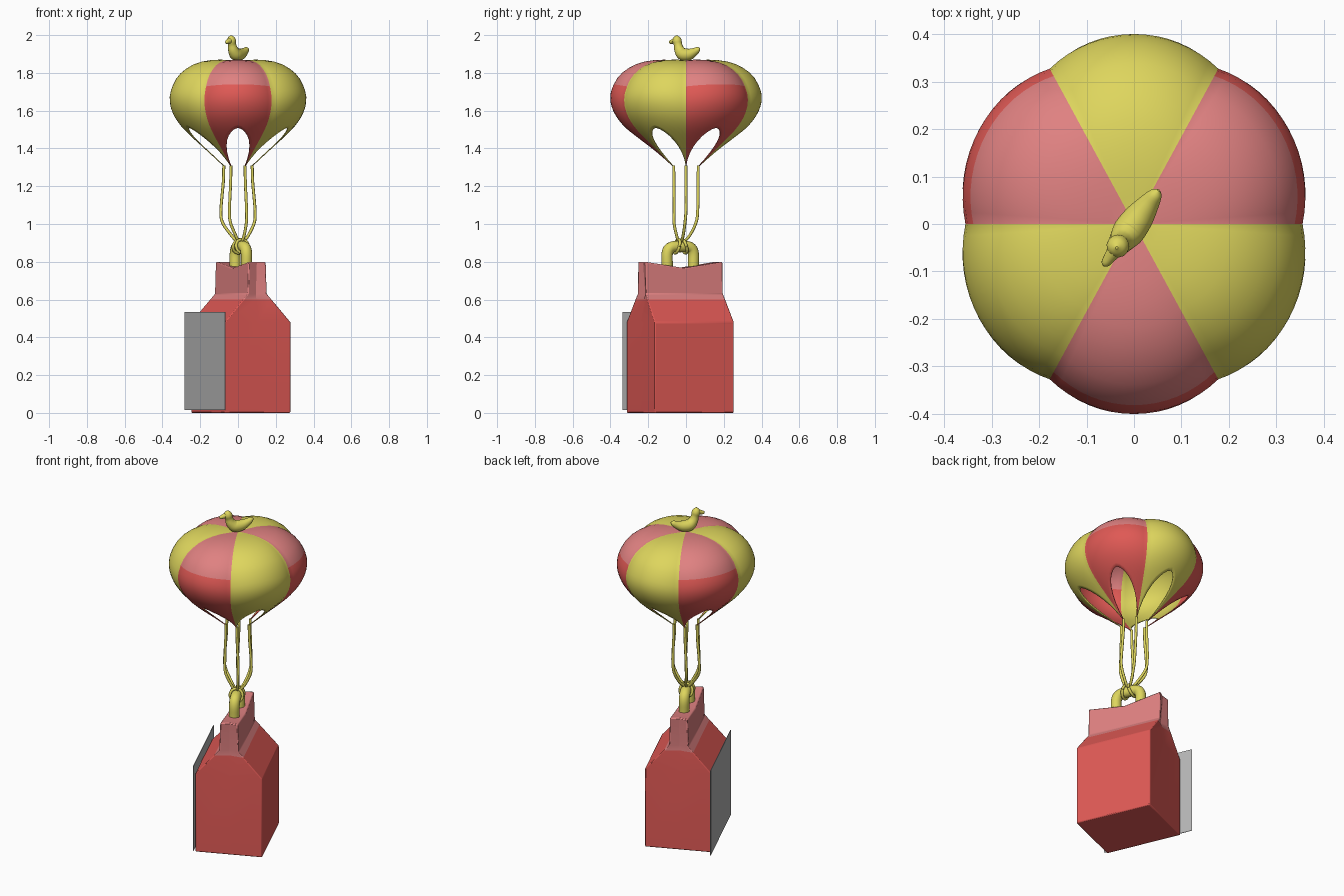
import bpy, bmesh, math
from mathutils import Vector, Matrix

if "Cube" in bpy.data.objects:
    bpy.data.objects.remove(bpy.data.objects["Cube"])


def material(name, rgb):
    m = bpy.data.materials.new(name)
    m.diffuse_color = (*rgb, 1)
    m.use_nodes = True
    m.node_tree.nodes["Principled BSDF"].inputs["Base Color"].default_value = m.diffuse_color
    return m


RED = material("red", (0.74, 0.10, 0.09))
PINK = material("pink", (0.74, 0.22, 0.22))
YELLOW = material("yellow", (0.73, 0.67, 0.11))
GREY = material("grey", (0.47, 0.47, 0.47))

# carton frame: turned about z, slightly off centre
C = Vector((0.015, -0.03, 0))
TURN = math.radians(23.2)
E1 = Vector((math.cos(TURN), math.sin(TURN), 0))
E2 = Vector((-math.sin(TURN), math.cos(TURN), 0))


def local(a, b, z):
    return C + E1 * a + E2 * b + Vector((0, 0, z))


def activate(o):
    bpy.ops.object.select_all(action='DESELECT')
    o.select_set(True)
    bpy.context.view_layer.objects.active = o


def finish(name, bm, mats, angle=30):
    bmesh.ops.recalc_face_normals(bm, faces=bm.faces)
    me = bpy.data.meshes.new(name)
    bm.to_mesh(me)
    bm.free()
    o = bpy.data.objects.new(name, me)
    bpy.context.collection.objects.link(o)
    for m in mats:
        me.materials.append(m)
    activate(o)
    bpy.ops.object.shade_smooth_by_angle(angle=math.radians(angle))
    return o


def spline(pts, t):
    """Catmull-Rom point at t in 0..1."""
    n = len(pts) - 1
    x = min(max(t, 0), 1) * n
    i = min(int(x), n - 1)
    f = x - i
    p1, p2 = Vector(pts[i]), Vector(pts[i + 1])
    p0 = Vector(pts[i - 1]) if i else 2 * p1 - p2
    p3 = Vector(pts[i + 2]) if i + 2 <= n else 2 * p2 - p1
    return 0.5 * (2 * p1 + (p2 - p0) * f + (2 * p0 - 5 * p1 + 4 * p2 - p3) * f * f
                  + (3 * p1 - p0 - 3 * p2 + p3) * f ** 3)


def tube(name, pts, mat, samples=24, res=3, closed=False):
    """Round tube through (x, y, z, radius) points."""
    cu = bpy.data.curves.new(name, 'CURVE')
    cu.dimensions = '3D'
    cu.bevel_depth = 1
    cu.bevel_resolution = res
    cu.use_fill_caps = True
    s = cu.splines.new('POLY')
    s.points.add(samples)
    for i, p in enumerate(s.points):
        q = spline(pts, i / samples)
        p.co = (q[0], q[1], q[2], 1)
        p.radius = q[3]
    o = bpy.data.objects.new(name, cu)
    bpy.context.collection.objects.link(o)
    cu.materials.append(mat)
    activate(o)
    bpy.ops.object.convert(target='MESH')
    bpy.ops.object.shade_smooth_by_angle(angle=math.radians(50))
    return bpy.context.object


# ---- canopy: six puffed gores with an arched opening in each
PROFILE = [(0, 1.862), (.13, 1.866), (.24, 1.843), (.325, 1.785), (.368, 1.71), (.378, 1.645),
           (.36, 1.58), (.32, 1.52), (.262, 1.463), (.165, 1.38), (.075, 1.30)]
T_PINK = 0.375


def t_at(z):
    lo, hi = 0.5, 1.0
    for _ in range(30):
        mid = (lo + hi) / 2
        lo, hi = (mid, hi) if spline(PROFILE, mid)[1] > z else (lo, mid)
    return hi


bm = bmesh.new()
NU, UP, LOW = 16, 9, 12
for g in range(6):
    mid = math.radians(30 + 60 * g)
    grid = []
    for i in range(NU + 1):
        u = -1 + 2 * i / NU
        t_end = t_at(1.5 - 0.2 * abs(u) ** 1.65)
        ts = [T_PINK * k / UP for k in range(UP)]
        ts += [T_PINK + (t_end - T_PINK) * k / LOW for k in range(LOW + 1)]
        a = mid + u * math.radians(30)
        col = []
        for t in ts:
            r, z = spline(PROFILE, t)
            puff = 1 - u * u
            r *= 1 + 0.06 * puff
            z += 0.012 * puff * math.sin(math.pi * t)
            col.append(bm.verts.new((0.94 * r * math.cos(a), r * math.sin(a), z)))
        grid.append(col)
    for i in range(NU):
        for k in range(UP + LOW):
            f = bm.faces.new((grid[i][k], grid[i + 1][k], grid[i + 1][k + 1], grid[i][k + 1]))
            f.material_index = 2 if g % 2 else (1 if k < UP else 0)
# gores at 30, 150 and 270 degrees are red, the rest yellow
bmesh.ops.remove_doubles(bm, verts=bm.verts, dist=0.0003)
canopy = finish("canopy", bm, [RED, PINK, YELLOW], 40)
sol = canopy.modifiers.new("thickness", 'SOLIDIFY')
sol.thickness = 0.005

# ---- six cords from the canopy tips to the handle
for g in range(6):
    a = math.radians(60 * g)
    c, s = math.cos(a), math.sin(a)
    pts = [(r * c + ox, r * s * k + oy, z, 0.008) for r, z, ox, oy, k in
           [(.075, 1.31, 0, 0, 1), (.078, 1.22, 0, 0, .95), (.09, 1.08, 0, 0, .8),
            (.085, 1.01, .002, -.005, .8), (.045, .94, .01, -.015, .9), (.015, .905, .012, -.025, 1)]]
    tube("cord_%d" % (g + 1), pts, YELLOW, 24, 2)

# ---- handle on the carton and cord loops around it
L, R = 0.076, 0.03
ends = [(-L, .74), (-L, .79), (-L, .84), (-L + .012, .869), (-L + .038, .88)]
path = ends + [(0, .88)] + [(-b, z) for b, z in reversed(ends)]
tube("handle", [(*local(0, b, z), R) for b, z in path], YELLOW, 40, 4)
for n, (b, tilt) in enumerate([(-.02, .25), (.02, -.3)]):
    ring = []
    for i in range(13):
        a = 2 * math.pi * i / 12
        ring.append((*local(.036 * math.cos(a), b + tilt * .036 * math.sin(a),
                            .882 + .036 * math.sin(a)), .008))
    tube("cord_loop_%d" % (n + 1), ring, YELLOW, 36, 2)

# ---- bird ornament on top
d = Vector((-0.59, -0.81, 0))


def bird(pts):
    return [(*(d * s + Vector((0, 0, z))), r) for s, z, r in pts]


tube("bird_body", bird([(-.088, 1.932, .003), (-.078, 1.925, .014), (-.055, 1.911, .022),
                        (-.02, 1.898, .031), (.018, 1.898, .034), (.042, 1.92, .028),
                        (.052, 1.948, .022), (.058, 1.97, .024), (.061, 1.987, .018),
                        (.062, 1.999, .003)]), YELLOW, 40, 5)
tube("bird_beak", bird([(.06, 1.974, .018), (.085, 1.967, .013), (.103, 1.962, .009),
                        (.109, 1.960, .002)]), YELLOW, 12, 4)

# ---- carton: box, sloped shoulders and a pinched neck with a sagging top
ROWS = [(0, .19, .2285, 0), (.48, .19, .2285, 0), (.60, .082, .2255, .016),
        (.63, .055, .224, .022), (.80, .05, .223, .008)]
bm = bmesh.new()
rings = []
for z, w, h, dent in ROWS:
    sag = 0.033 if z > .7 else 0
    ring = [(w, -h), (w, 0), (w, h), (0, h - dent), (-w, h), (-w, 0), (-w, -h), (0, -h + dent)]
    rings.append([bm.verts.new(local(a, b, z - (sag if b == 0 else 0))) for a, b in ring])
for k in range(len(rings) - 1):
    lo, hi = rings[k], rings[k + 1]
    for i in range(8):
        j = (i + 1) % 8
        f = bm.faces.new((lo[i], lo[j], hi[j], hi[i]))
        f.material_index = 1 if k >= 2 else 0
bm.faces.new(rings[0][::-1])
top = rings[-1]
for idx in [(0, 1, 5, 6, 7), (1, 2, 3, 4, 5)]:
    bm.faces.new([top[i] for i in idx]).material_index = 1
carton = finish("carton", bm, [RED, PINK], 25)
bev = carton.modifiers.new("soft_edges", 'BEVEL')
bev.width = 0.006
bev.segments = 2
bev.limit_method = 'ANGLE'
bev.angle_limit = math.radians(35)

# ---- grey label plate on the left side
bm = bmesh.new()
bmesh.ops.create_cube(bm, size=1)
bmesh.ops.scale(bm, vec=(.003, .546, .52), verts=bm.verts)
bmesh.ops.rotate(bm, matrix=Matrix.Rotation(TURN, 3, 'Z'), verts=bm.verts)
bmesh.ops.translate(bm, vec=local(-.196, .024, .275), verts=bm.verts)
finish("label_plate", bm, [GREY])
